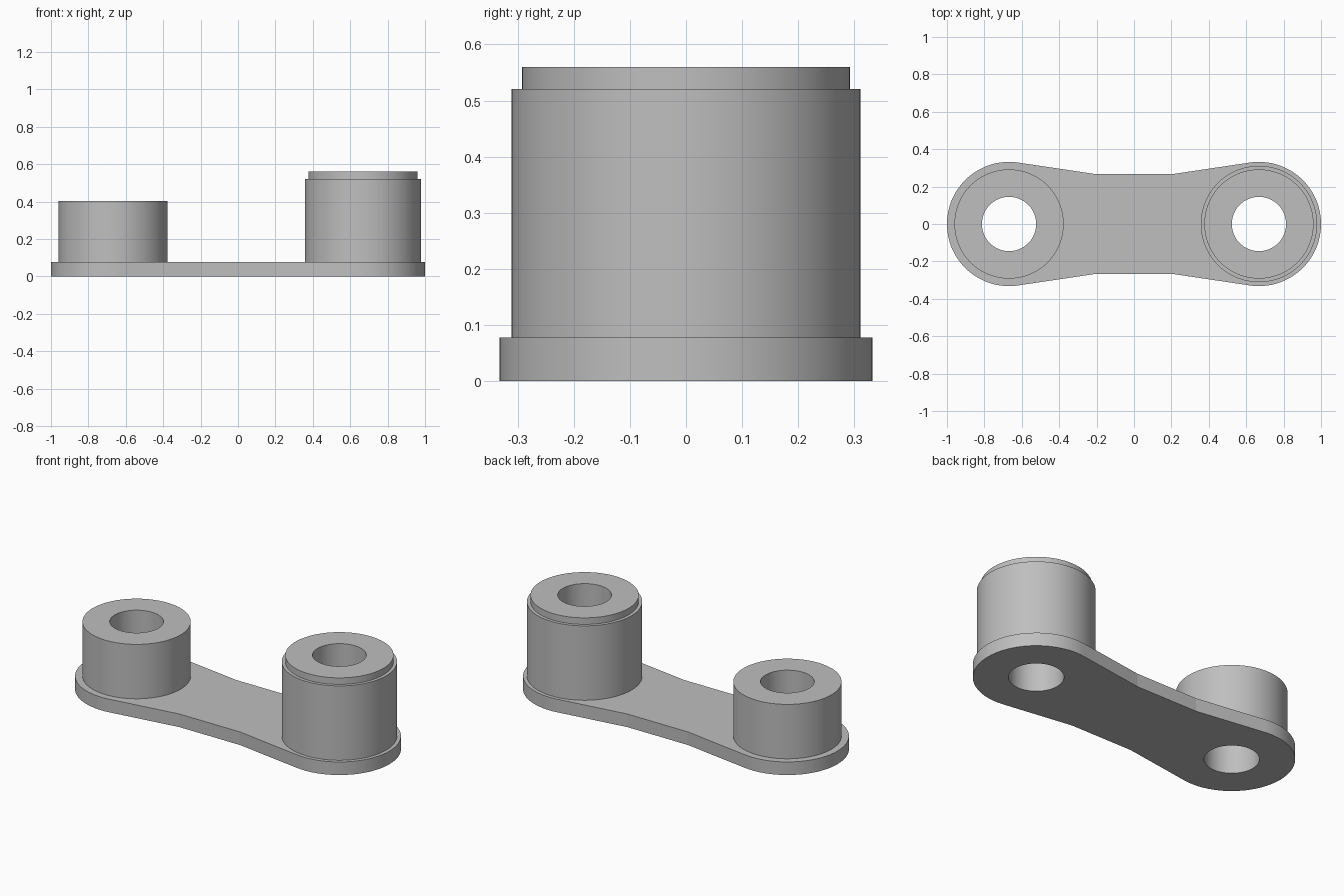
import bpy
import bmesh
import math

old = bpy.data.objects.get("Cube")
if old:
    bpy.data.objects.remove(old, do_unlink=True)

# Main dimensions
CENTRE, END_R, BORE_R = 0.668, 0.332, 0.145
WAIST_X, WAIST_Y, PLATE_H = 0.2, 0.266, 0.078
SEGMENTS = 96

grey = bpy.data.materials.new("plain grey")
grey.use_nodes = True
colour = (0.52, 0.52, 0.52, 1)
grey.diffuse_color = colour
grey.node_tree.nodes["Principled BSDF"].inputs["Base Color"].default_value = colour


def finish(name, bm):
    bmesh.ops.recalc_face_normals(bm, faces=bm.faces)
    mesh = bpy.data.meshes.new(name)
    bm.to_mesh(mesh)
    bm.free()
    mesh.materials.append(grey)
    obj = bpy.data.objects.new(name, mesh)
    bpy.context.collection.objects.link(obj)
    bpy.ops.object.select_all(action='DESELECT')
    obj.select_set(True)
    bpy.context.view_layer.objects.active = obj
    bpy.ops.object.shade_smooth_by_angle(angle=math.radians(6))


def arc(x, radius, start, end, steps):
    angles = [start + (end - start) * i / steps for i in range(steps + 1)]
    return [(x + radius * math.cos(a), radius * math.sin(a)) for a in angles]


def add_loop(bm, points):
    verts = [bm.verts.new((x, y, 0)) for x, y in points]
    return [bm.edges.new((v, verts[i - 1])) for i, v in enumerate(verts)]


# Link plate: round ends with tangent flanks running to a straight waist
dx = CENTRE - WAIST_X
tangent = math.atan2(WAIST_Y, -dx) - math.acos(END_R / math.hypot(dx, WAIST_Y))
half = arc(CENTRE, END_R, -tangent, tangent, SEGMENTS // 2)
half = [(WAIST_X, -WAIST_Y)] + half + [(WAIST_X, WAIST_Y)]
outline = half + [(-x, -y) for x, y in half]

bm = bmesh.new()
edges = add_loop(bm, outline)
for side in (-1, 1):
    edges += add_loop(bm, arc(side * CENTRE, BORE_R, 0, math.tau, SEGMENTS)[:-1])
bmesh.ops.triangle_fill(bm, edges=edges, use_beauty=True)
raised = bmesh.ops.extrude_face_region(bm, geom=bm.faces[:], use_keep_orig=True)
top = [g for g in raised["geom"] if isinstance(g, bmesh.types.BMVert)]
bmesh.ops.translate(bm, verts=top, vec=(0, 0, PLATE_H))
finish("link_plate", bm)


# Bored bosses, turned from a radius and height profile
def boss(name, x, profile):
    bm = bmesh.new()
    verts = [bm.verts.new((x + r, 0, z)) for r, z in profile]
    edges = [bm.edges.new(pair) for pair in zip(verts, verts[1:])]
    bmesh.ops.spin(bm, geom=verts + edges, cent=(x, 0, 0), axis=(0, 0, 1),
                   angle=math.tau, steps=SEGMENTS, use_merge=True)
    bmesh.ops.remove_doubles(bm, verts=bm.verts, dist=0.0001)
    finish(name, bm)


boss("short_boss", -CENTRE,
     [(0.292, PLATE_H), (0.292, 0.402), (BORE_R, 0.402), (BORE_R, PLATE_H)])
boss("tall_stepped_boss", CENTRE,
     [(0.311, PLATE_H), (0.311, 0.521), (0.292, 0.521), (0.292, 0.56),
      (BORE_R, 0.56), (BORE_R, PLATE_H)])
